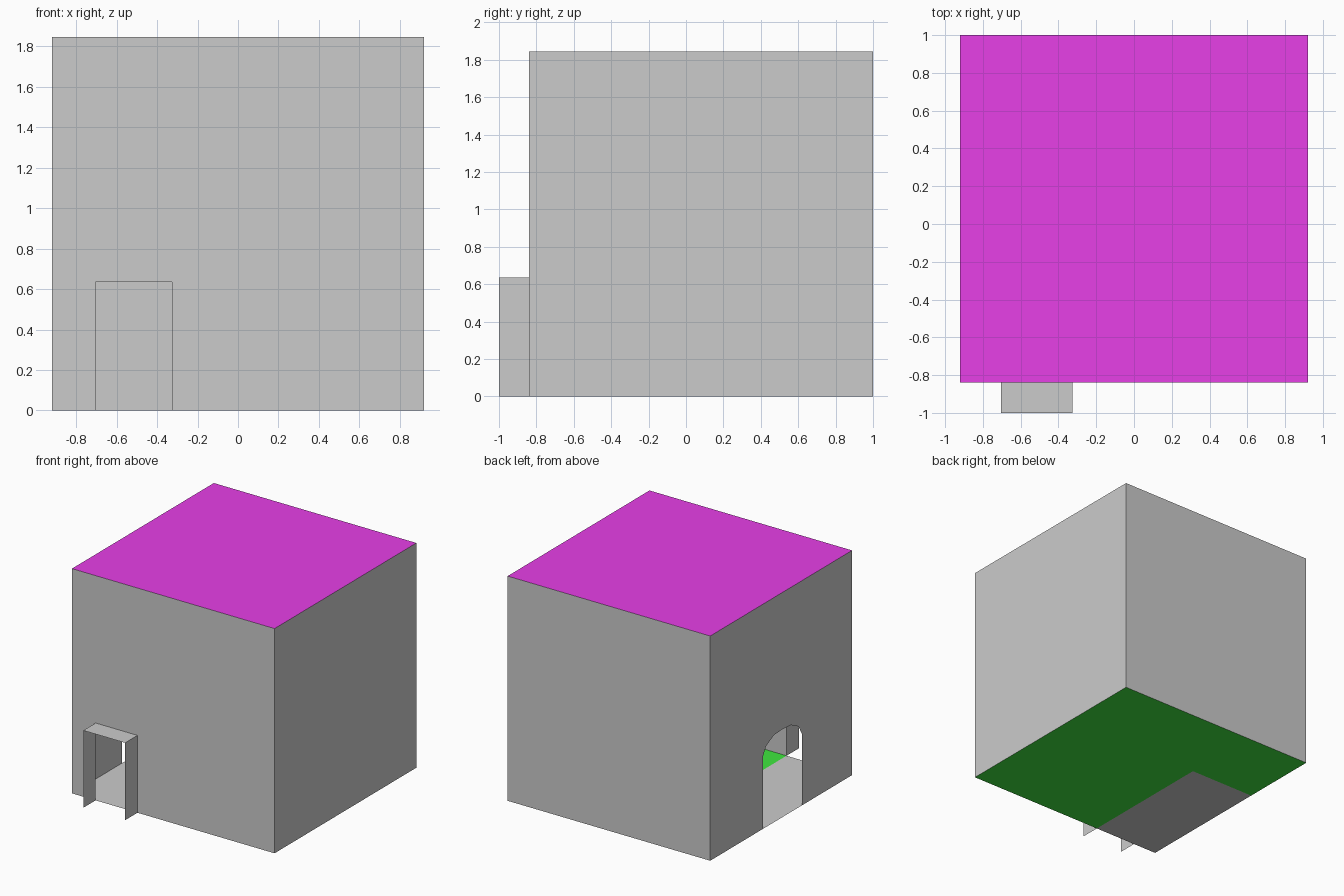
import bpy

if "Cube" in bpy.data.objects:
    bpy.data.objects.remove(bpy.data.objects["Cube"])

# Overall extents of the room, porch and arch
X, Y0, Y1, H = 0.92, -0.84, 1.0, 1.845
PX0, PX1, PY, PH = -0.705, -0.325, -1.0, 0.635
ARCH_Y = 0.065


def material(name, rgb):
    mat = bpy.data.materials.new(name)
    mat.diffuse_color = (*rgb, 1)
    mat.use_nodes = True
    mat.node_tree.nodes["Principled BSDF"].inputs["Base Color"].default_value = mat.diffuse_color
    return mat


def panel(name, points, mat=None):
    """One flat sheet from its outline."""
    mesh = bpy.data.meshes.new(name)
    mesh.from_pydata(points, [], [range(len(points))])
    if mat:
        mesh.materials.append(mat)
    obj = bpy.data.objects.new(name, mesh)
    bpy.context.collection.objects.link(obj)
    return obj


def flat(name, x0, x1, y0, y1, z, mat=None):
    return panel(name, [(x0, y0, z), (x1, y0, z), (x1, y1, z), (x0, y1, z)], mat)


green = material("green", (0.05, 0.8, 0.05))
magenta = material("magenta", (0.8, 0.05, 0.8))

# Roof
flat("roof", -X, X, Y0, Y1, H, magenta)

# Floor: grey entrance corner and the green L around it
GY = 0.33
flat("entrance_floor", -X, PX1, Y0, GY, 0)
panel("green_floor", [(PX1, Y0, 0), (X, Y0, 0), (X, Y1, 0), (-X, Y1, 0),
                      (-X, GY, 0), (PX1, GY, 0)], green)

# Plain walls
panel("back_wall", [(X, Y1, 0), (-X, Y1, 0), (-X, Y1, H), (X, Y1, H)])
panel("right_wall", [(X, Y0, 0), (X, Y1, 0), (X, Y1, H), (X, Y0, H)])

# Front wall with a square doorway
door = [(PX0, 0), (PX0, PH), (PX1, PH), (PX1, 0)]
outline = [(-X, 0)] + door + [(X, 0), (X, H), (-X, H)]
panel("front_wall", [(x, Y0, z) for x, z in outline])

# Left wall with an arched doorway
half = [(0.253, 0), (0.253, 0.59), (0.21, 0.665), (0.11, 0.715)]
arch = [(ARCH_Y + d, z) for d, z in half] + [(ARCH_Y, 0.722)]
arch += [(ARCH_Y - d, z) for d, z in reversed(half)]
outline = [(Y1, 0)] + arch + [(Y0, 0), (Y0, H), (Y1, H)]
panel("left_wall", [(-X, y, z) for y, z in outline])

# Porch: two side sheets and a lid
for name, x in (("porch_left", PX0), ("porch_right", PX1)):
    panel(name, [(x, PY, 0), (x, Y0, 0), (x, Y0, PH), (x, PY, PH)])
flat("porch_roof", PX0, PX1, PY, Y0, PH)
